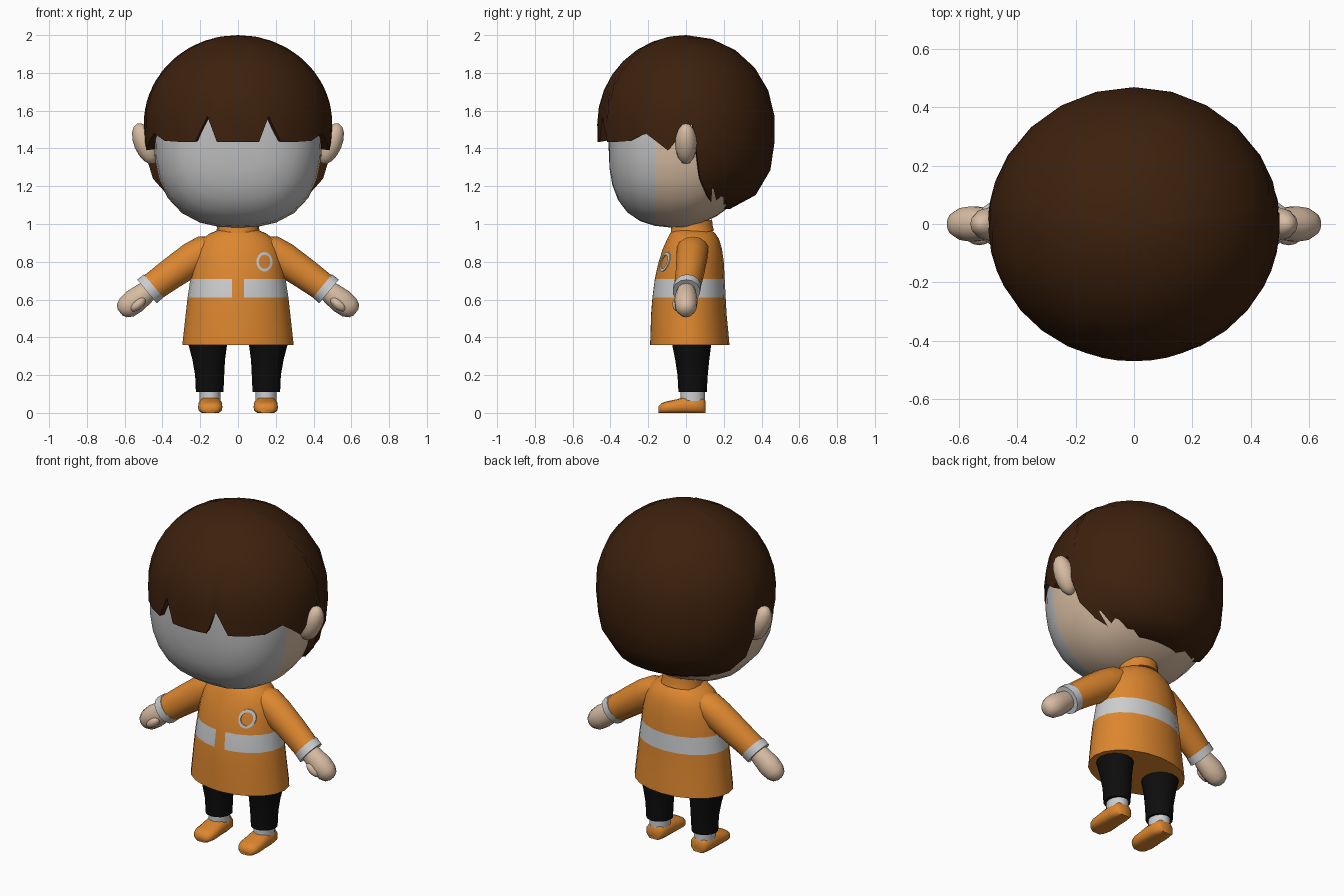
import bpy, bmesh, math
from mathutils import Vector, Matrix

if "Cube" in bpy.data.objects:
    bpy.data.objects.remove(bpy.data.objects["Cube"])


def make_mat(name, rgb):
    m = bpy.data.materials.new(name)
    m.diffuse_color = (*rgb, 1)
    m.use_nodes = True
    m.node_tree.nodes["Principled BSDF"].inputs["Base Color"].default_value = m.diffuse_color
    return m


HAIR = make_mat("dark brown", (0.046, 0.015, 0.004))
SKIN = make_mat("skin", (0.68, 0.50, 0.36))
FACE = make_mat("face grey", (0.52, 0.52, 0.52))
ORANGE = make_mat("orange", (0.72, 0.24, 0.028))
SILVER = make_mat("reflective grey", (0.60, 0.61, 0.62))
BLACK = make_mat("black", (0.004, 0.004, 0.004))


def finish(name, bm, mats, rule=None, angle=50):
    bmesh.ops.recalc_face_normals(bm, faces=bm.faces)
    if rule:
        for f in bm.faces:
            f.material_index = rule(f.calc_center_median())
    me = bpy.data.meshes.new(name)
    bm.to_mesh(me)
    bm.free()
    ob = bpy.data.objects.new(name, me)
    bpy.context.collection.objects.link(ob)
    for m in mats:
        me.materials.append(m)
    bpy.ops.object.select_all(action='DESELECT')
    ob.select_set(True)
    bpy.context.view_layer.objects.active = ob
    bpy.ops.object.shade_smooth_by_angle(angle=math.radians(angle))
    return ob


def loft(name, rings, mats, rule=None, caps=True, angle=50):
    """Skin a list of equal-length closed rings."""
    bm = bmesh.new()
    vs = [[bm.verts.new(p) for p in r] for r in rings]
    n = len(vs[0])
    for a, b in zip(vs, vs[1:]):
        for i in range(n):
            bm.faces.new((a[i], a[(i + 1) % n], b[(i + 1) % n], b[i]))
    if caps:
        bm.faces.new(vs[0])
        bm.faces.new(vs[-1])
    bmesh.ops.remove_doubles(bm, verts=bm.verts, dist=1e-5)
    return finish(name, bm, mats, rule, angle)


def sup(a, p):
    """Unit superellipse point at angle a."""
    c, s = math.cos(a), math.sin(a)
    k = (abs(c) ** p + abs(s) ** p) ** (-1 / p)
    return c * k, s * k


def circle(n):
    return [2 * math.pi * i / n for i in range(n)]


def ellipsoid(name, loc, radii, rot, mat):
    bm = bmesh.new()
    bmesh.ops.create_uvsphere(bm, u_segments=12, v_segments=8, radius=1)
    m = Matrix.Translation(loc) @ Matrix.Rotation(rot, 4, 'Y') @ Matrix.Diagonal((*radii, 1))
    bmesh.ops.transform(bm, matrix=m, verts=bm.verts)
    return finish(name, bm, [mat], angle=80)


def tube(name, path, mat):
    """Round tube in the xz direction of its path; items are (x, y, z, r, ry)."""
    d = Vector((path[-1][0] - path[0][0], 0, path[-1][2] - path[0][2])).normalized()
    n = Vector((-d.z, 0, d.x))
    rings = [[Vector((x, y, z)) + n * r * math.cos(a) + Vector((0, ry * math.sin(a), 0))
              for a in circle(14)] for x, y, z, r, ry in path]
    return loft(name, rings, [mat])


# Head: rings stacked front to back, with the face plate in front of one ring
def head_ring(y):
    ry, p = (0.41, 3) if y < 0 else (0.40, 2.5)
    s = max(0, 1 - abs(y / ry) ** p) ** (1 / p)
    pts = []
    for a in circle(28):
        c, t = sup(a, 2.5)
        z = 1.45 + (0.42 if t > 0 else 0.47) * t * s
        pts.append((0.445 * c * s, y, z + (0.25 * max(y, 0) if t < 0 else 0)))
    return pts


head_y = [-0.4099, -0.405, -0.39, -0.36, -0.31, -0.24, -0.165, -0.08, 0, 0.08, 0.16, 0.24, 0.31, 0.36, 0.39]
loft("head", [head_ring(y) for y in head_y], [SKIN, FACE], lambda c: int(c.y < -0.165))

# Hair: a rounded shell whose lower edge varies with the angle from the front
half_edge = [(0, 1.435), (7, 1.435), (13, 1.435), (19, 1.57), (27, 1.435), (39, 1.435), (51, 1.44),
             (63, 1.48), (70, 1.44), (78, 1.39), (87, 1.47), (94, 1.53), (97, 1.37), (100, 1.24),
             (108, 1.15), (120, 1.10), (135, 1.08), (150, 1.08), (165, 1.08), (180, 1.08)]
edge = half_edge + [(-a, z) for a, z in half_edge[-2:0:-1]]


def hair_point(deg, zedge, t):
    u = (zedge - 1.53) / 0.47
    if u > 0:
        end = math.acos(u)
    else:
        end = math.pi / 2 + math.atan2(-u, (1 - (-u) ** 3) ** (1 / 3))
    th = end * t
    c, s = sup(th, 2 if th < math.pi / 2 else 3)
    a = math.radians(deg)
    return Vector((0.5 * s * math.sin(a), -0.47 * s * math.cos(a), 1.53 + 0.47 * c))


hair = [[hair_point(d, z, t / 9) for d, z in edge] for t in range(10)]
hair.append([Vector((p.x * 0.86, p.y * 0.86, p.z + 0.01)) for p in hair[-1]])
loft("hair", hair, [HAIR], caps=False)

# Jacket body: z, half width, front y, back y
body = [(0.36, 0.295, -0.19, 0.23), (0.42, 0.288, -0.188, 0.225), (0.52, 0.277, -0.185, 0.215),
        (0.61, 0.267, -0.178, 0.21), (0.71, 0.252, -0.165, 0.205), (0.80, 0.24, -0.145, 0.20),
        (0.87, 0.222, -0.122, 0.19), (0.92, 0.19, -0.10, 0.175), (0.95, 0.15, -0.085, 0.155),
        (0.97, 0.10, -0.065, 0.13)]
half = [0, 7, 22, 38, 54, 72, 90, 108, 126, 144, 162, 180]
angles = [math.radians(a) for a in half + [-a for a in half[-2:0:-1]]]


def body_ring(z, rx, yf, yb):
    cy = 0.02
    return [(rx * math.sin(a), cy - math.cos(a) * (cy - yf if math.cos(a) > 0 else yb - cy), z)
            for a in angles]


def stripe(c):
    return int(0.61 < c.z < 0.71 and not (abs(c.x) < 0.03 and c.y < 0))


loft("jacket_body", [body_ring(*b) for b in body], [ORANGE, SILVER], stripe)

# Collar, tilted up to the back, around the neck
collar = [(0.945, 0.12, 0.12), (0.975, 0.112, 0.112), (1.005, 0.11, 0.11), (1.005, 0.085, 0.085)]
loft("collar", [[(rx * math.cos(a), 0.03 + ry * math.sin(a), z + 0.17 * ry * math.sin(a))
                 for a in circle(18)] for z, rx, ry in collar], [ORANGE])
loft("neck", [[(0.08 * math.cos(a), 0.03 + 0.08 * math.sin(a), z) for a in circle(14)]
              for z in (0.95, 1.1)], [SKIN])


# Chest badge: a thin ring laid on the jacket front
def front_y(x, z):
    for a, b in zip(body, body[1:]):
        if a[0] <= z <= b[0]:
            t = (z - a[0]) / (b[0] - a[0])
            rx, yf = (a[k] + t * (b[k] - a[k]) for k in (1, 2))
            return 0.02 - (0.02 - yf) * math.sqrt(1 - (x / rx) ** 2)


badge = []
for r, off in ((0.032, 0.0), (0.032, 0.005), (0.045, 0.005), (0.045, 0.0)):
    ring = []
    for a in circle(24):
        x, z = 0.14 + r * 0.95 * math.cos(a), 0.80 + 1.15 * r * math.sin(a)
        ring.append((x, front_y(x, z) - off, z))
    badge.append(ring)
loft("chest_badge", badge, [SILVER], caps=False)

for s, side in ((-1, "left"), (1, "right")):
    # Ear, leaning outward at the top
    ellipsoid(side + "_ear", (s * 0.49, 0.0, 1.425), (0.06, 0.058, 0.115), s * 0.40, SKIN)

    # Sleeve, cuff and hand
    tube(side + "_sleeve", [(s * 0.10, 0.035, 0.885, 0.06, 0.08), (s * 0.17, 0.035, 0.865, 0.08, 0.085),
                            (s * 0.24, 0.03, 0.815, 0.09, 0.082), (s * 0.35, 0.02, 0.74, 0.083, 0.076),
                            (s * 0.46, 0.005, 0.66, 0.076, 0.07)], ORANGE)
    tube(side + "_cuff", [(s * 0.447, 0.007, 0.672, 0.08, 0.073),
                          (s * 0.482, 0.002, 0.643, 0.081, 0.073)], SILVER)
    tube(side + "_hand", [(s * 0.46, 0.002, 0.66, 0.05, 0.045), (s * 0.50, 0.0, 0.628, 0.06, 0.055),
                          (s * 0.55, 0.0, 0.59, 0.066, 0.062), (s * 0.59, 0.0, 0.558, 0.06, 0.056),
                          (s * 0.615, 0.0, 0.54, 0.043, 0.04), (s * 0.625, 0.0, 0.532, 0.02, 0.018)], SKIN)
    ellipsoid(side + "_thumb", (s * 0.53, -0.045, 0.575), (0.05, 0.028, 0.026), s * 0.7, SKIN)

    # Trouser leg: z, centre x, half width, centre y, half depth
    leg = [(0.11, 0.15, 0.073, 0.035, 0.075), (0.20, 0.15, 0.077, 0.035, 0.08),
           (0.28, 0.155, 0.086, 0.033, 0.09), (0.36, 0.16, 0.102, 0.03, 0.103),
           (0.42, 0.16, 0.11, 0.03, 0.11)]
    loft(side + "_trouser_leg", [[(s * (cx + rx * math.cos(a)), cy + ry * math.sin(a), z)
                                  for a in circle(16)] for z, cx, rx, cy, ry in leg], [BLACK])
    loft(side + "_sock", [[(s * (0.148 + 0.056 * math.cos(a)), 0.035 + 0.066 * math.sin(a), z)
                           for a in circle(14)] for z in (0.06, 0.13)], [SILVER])

    # Shoe: y, half width, height, with a flat sole and rounded top
    shoe = [(0.102, 0.035, 0.065), (0.09, 0.052, 0.08), (0.04, 0.061, 0.084), (-0.02, 0.062, 0.082),
            (-0.05, 0.064, 0.072), (-0.10, 0.064, 0.062), (-0.13, 0.054, 0.052), (-0.146, 0.032, 0.036)]
    rings = []
    for y, w, h in shoe:
        ring = []
        for a in circle(14):
            c, t = sup(a, 3)
            ring.append((s * (0.147 + w * c), y, max(0, h * 0.45 + h * 0.55 * t)))
        rings.append(ring)
    loft(side + "_shoe", rings, [ORANGE])
